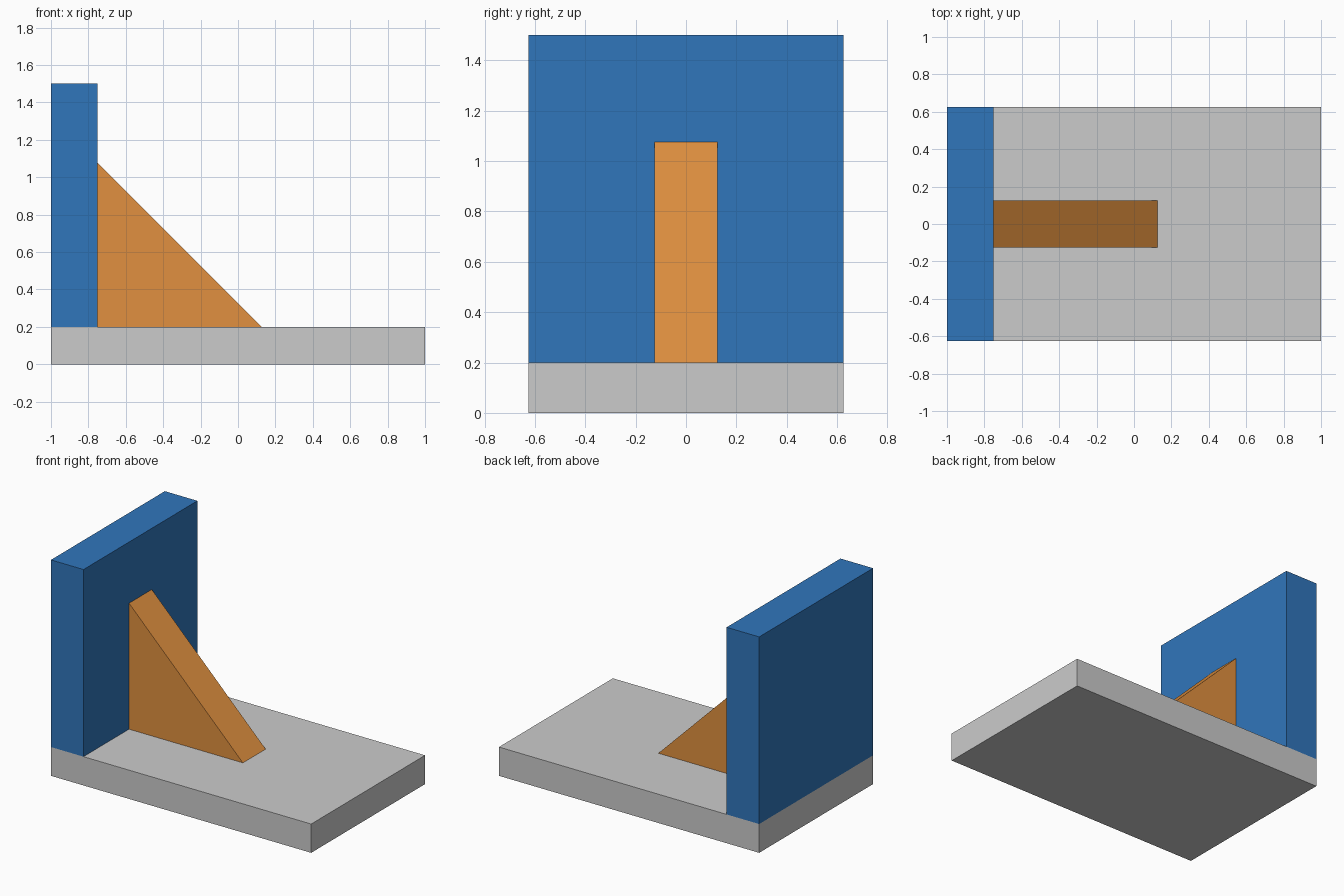
import bpy, bmesh

if "Cube" in bpy.data.objects:
    bpy.data.objects.remove(bpy.data.objects["Cube"])


def material(name, color):
    m = bpy.data.materials.new(name)
    m.diffuse_color = color
    m.use_nodes = True
    m.node_tree.nodes["Principled BSDF"].inputs["Base Color"].default_value = m.diffuse_color
    return m


def extrude_profile(name, profile, width, mat=None):
    """Solid from an (x, z) profile, extruded along y and centred on y = 0."""
    bm = bmesh.new()
    face = bm.faces.new([bm.verts.new((x, -width / 2, z)) for x, z in profile])
    result = bmesh.ops.extrude_face_region(bm, geom=[face])
    verts = [g for g in result["geom"] if isinstance(g, bmesh.types.BMVert)]
    bmesh.ops.translate(bm, verts=verts, vec=(0, width, 0))
    bmesh.ops.recalc_face_normals(bm, faces=bm.faces)
    mesh = bpy.data.meshes.new(name)
    bm.to_mesh(mesh)
    bm.free()
    obj = bpy.data.objects.new(name, mesh)
    bpy.context.collection.objects.link(obj)
    if mat:
        mesh.materials.append(mat)
    return obj


def rect(x0, x1, z0, z1):
    return [(x0, z0), (x1, z0), (x1, z1), (x0, z1)]


blue = material("blue", (0.03, 0.18, 0.5, 1))
orange = material("orange", (0.75, 0.28, 0.05, 1))

# Flat base, upright wall at its left end, triangular brace between them
extrude_profile("base_plate", rect(-1, 1, 0, 0.2), 1.25)
extrude_profile("upright_wall", rect(-1, -0.75, 0.2, 1.5), 1.25, blue)
extrude_profile("brace", [(-0.75, 0.2), (0.125, 0.2), (-0.75, 1.075)], 0.25, orange)
